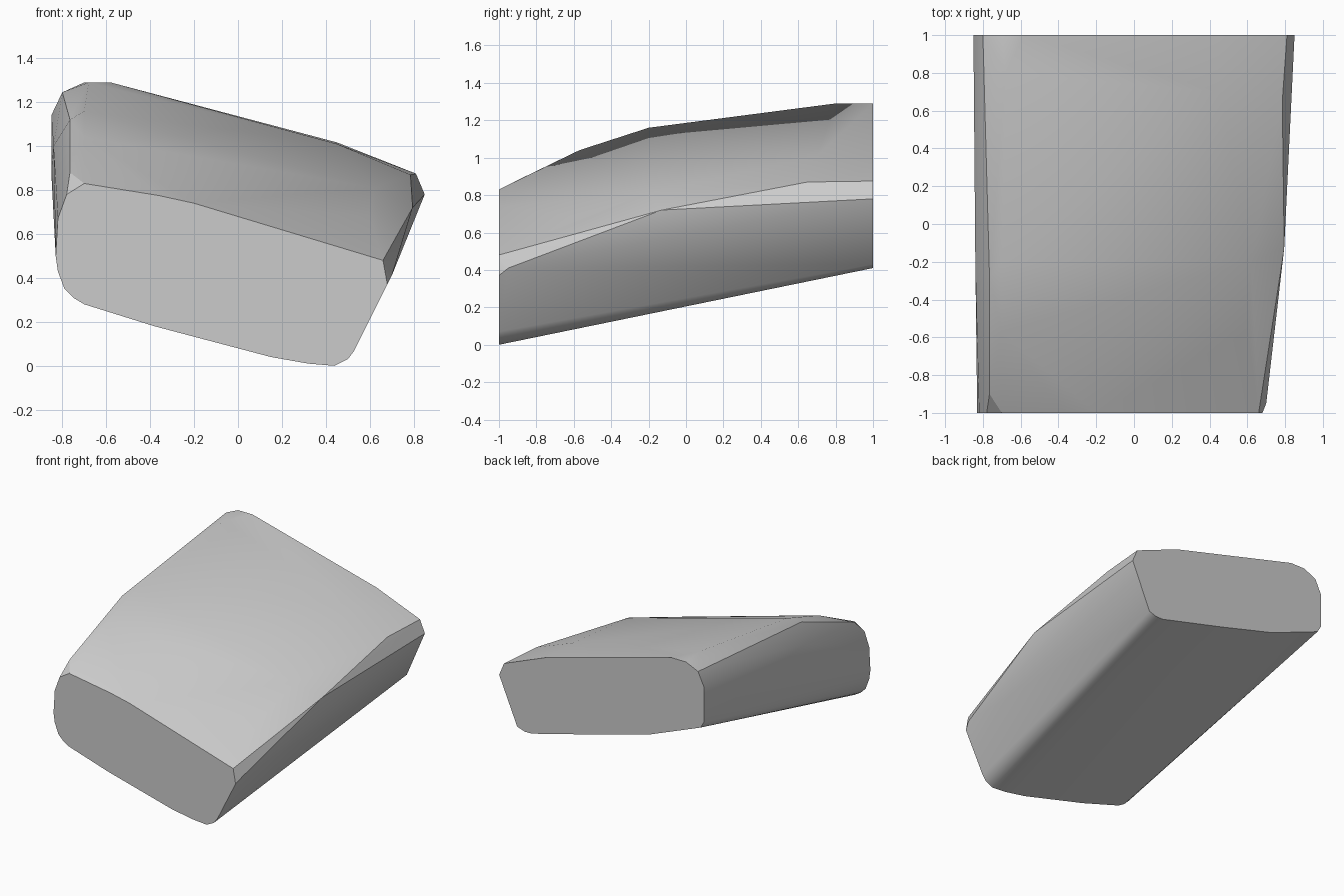
import bpy
import bmesh
from math import radians

cube = bpy.data.objects.get("Cube")
if cube:
    bpy.data.objects.remove(cube, do_unlink=True)

# One flat colour for the whole block
grey = bpy.data.materials.new("plain grey")
grey.use_nodes = True
colour = (0.6, 0.6, 0.6, 1)
grey.diffuse_color = colour
grey.node_tree.nodes["Principled BSDF"].inputs["Base Color"].default_value = colour

# Flat end outlines as (x, z)
front = [(-.70, .83), (-.78, .78), (-.82, .67), (-.83, .5), (-.82, .43),
         (-.79, .35), (-.75, .31), (-.70, .28), (-.38, .18), (.15, .04),
         (.32, .01), (.44, 0), (.50, .03), (.53, .07), (.68, .37),
         (.66, .48), (-.2, .74), (-.36, .775)]
back = [(-.58, 1.29), (-.70, 1.29), (-.80, 1.245), (-.85, 1.14), (-.85, .88),
        (-.82, .83), (-.71, .79), (-.41, .67), (.05, .545), (.58, .41),
        (.64, .41), (.70, .43), (.85, .78), (.81, .875), (.45, 1.017)]

# Ridges that bow out between the ends, as (x, y, z)
top_ridge = [(-.70, -.57, 1.04), (-.70, -.2, 1.16), (-.68, .8, 1.29)]
left_ridge = [(-.765, -.9, .88), (-.765, -.28, 1.12), (-.84, -.2, 1.0)]
right_ridge = [(.70, -.95, .41), (.795, -.13, .72), (.785, .1, .76),
               (.785, .65, .87)]
top_shoulder = [(.60, -.57, .68), (.62, -.2, .81), (.45, .7, 1.01)]

points = [(x, -1, z) for x, z in front] + [(x, 1, z) for x, z in back]
points += top_ridge + left_ridge + right_ridge + top_shoulder

# Skin the outlines and ridges into one convex block
bm = bmesh.new()
for p in points:
    bm.verts.new(p)
bmesh.ops.convex_hull(bm, input=bm.verts)
bmesh.ops.delete(bm, geom=[v for v in bm.verts if not v.link_faces], context="VERTS")
bmesh.ops.dissolve_limit(bm, angle_limit=radians(0.5), verts=bm.verts, edges=bm.edges)
bmesh.ops.recalc_face_normals(bm, faces=bm.faces)
mesh = bpy.data.meshes.new("rounded_block")
bm.to_mesh(mesh)
bm.free()
mesh.materials.append(grey)

block = bpy.data.objects.new("rounded_block", mesh)
bpy.context.collection.objects.link(block)
bpy.ops.object.select_all(action="DESELECT")
block.select_set(True)
bpy.context.view_layer.objects.active = block
bpy.ops.object.shade_smooth_by_angle(angle=radians(30))
